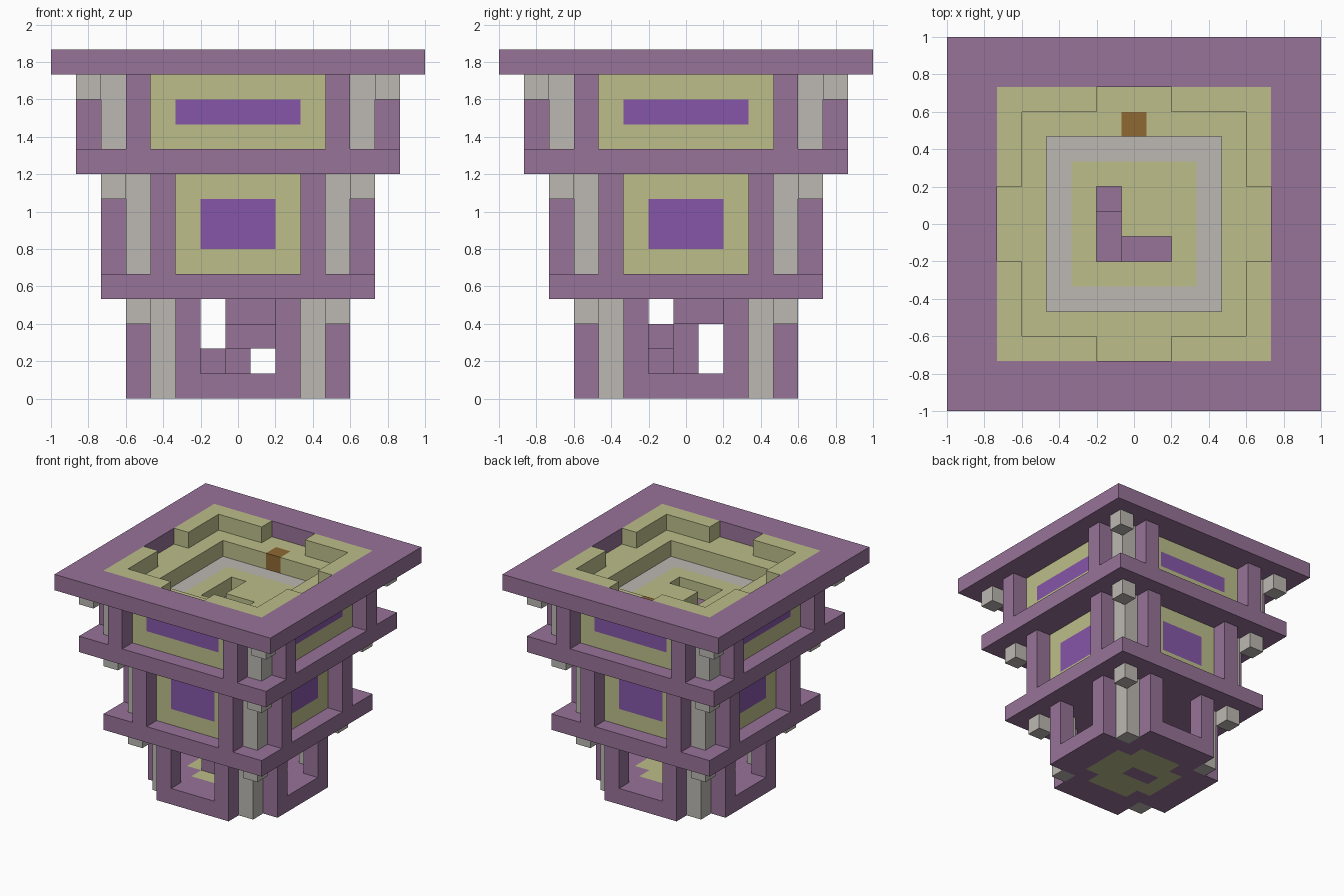
import bpy, bmesh
from mathutils import Vector

if "Cube" in bpy.data.objects:
    bpy.data.objects.remove(bpy.data.objects["Cube"])

U = 2 / 15  # edge length of one building block


def material(name, rgb):
    m = bpy.data.materials.new(name)
    lin = [((c / 255 + 0.055) / 1.055) ** 2.4 for c in rgb]
    m.diffuse_color = (*lin, 1)
    m.use_nodes = True
    m.node_tree.nodes["Principled BSDF"].inputs["Base Color"].default_value = m.diffuse_color
    return m


MAUVE = material("mauve_brick", (151, 115, 152))
SAND = material("pale_yellow_stone", (188, 190, 138))
GREY = material("warm_grey_stone", (188, 184, 178))
VIOLET = material("violet_glass", (133, 86, 168))
BROWN = material("brown_wood", (143, 104, 50))

grid = {}   # cell -> (part name, material); later parts replace earlier ones


def put(part, mat, cells):
    for c in cells:
        grid[c] = (part, mat)


def square(half, z, inner=-1):
    """Square layer of blocks, leaving out rings up to `inner`."""
    r = range(-half, half + 1)
    return [(x, y, z) for x in r for y in r if max(abs(x), abs(y)) > inner]


def four(a, b, zs):
    """Columns at all mirrored and swapped positions of (a, b)."""
    return [(x * s, y * t, z) for x, y in ((a, b), (b, a))
            for s in (-1, 1) for t in (-1, 1) for z in zs]


def sides(depth, half, zs):
    """Straight wall pieces on the four sides."""
    return [c for a in range(half + 1) for c in four(a, depth, zs)]


# Ground floor with its door sills and inlaid cross
put("ground_floor", MAUVE, square(3, 0) + sides(4, 2, [0]))
put("floor_inlay", SAND, [c for c in square(2, 0) if abs(c[0]) + abs(c[1]) < 4])
put("floor_centre", MAUVE, [(0, 0, 0), (-1, 0, 0)])

# Storeys: corner ring index, first and last block level
for name, ring, lo, hi in (("lower", 3, 0, 3), ("middle", 4, 5, 8), ("upper", 5, 10, 12)):
    zs = range(lo, hi + 1)
    if ring > 3:
        put(name + "_wall_panels", SAND, sides(ring, ring - 1, zs))
        put(name + "_windows", VIOLET, sides(ring, 1 if ring == 4 else 2, range(lo + 1, hi)))
    put(name + "_corner_columns", GREY, four(ring, ring, zs))
    put(name + "_corner_brackets", GREY, four(ring + 1, ring + 1, [hi]))
    put(name + "_wall_piers", MAUVE, four(ring - 1, ring + 1, zs))

# Projecting storey slabs, open around the stair core
put("lower_slab", MAUVE, square(5, 4, 1))
put("middle_slab", MAUVE, square(6, 9, 1))

# Spiral stair, two blocks per step, around a central post
put("stair_post", MAUVE, [(0, 0, z) for z in range(1, 11)])
steps = [[(0, 1), (-1, 1)], [(-1, 0), (-1, -1)], [(0, -1), (1, -1)], [(1, 0), (1, 1)]]
put("spiral_stair", MAUVE, [(x, y, z) for z in range(1, 11) for x, y in steps[z % 4]])

# Sunken roof: grey-edged floor, sand terrace and broken parapet
put("roof_floor_border", GREY, square(3, 11, 2))
put("roof_floor", SAND, [c for c in square(2, 11)
                         if not (c[0] == -1 and abs(c[1]) < 2)
                         and not (c[1] == -1 and abs(c[0]) < 2)])
put("roof_terrace", SAND, square(4, 12, 3))
put("terrace_chest", BROWN, [(0, 4, 12)])
put("roof_parapet", SAND, [c for c in square(5, 13, 4) if min(abs(c[0]), abs(c[1])) > 1])
put("roof_rim", MAUVE, square(7, 13, 5))


# Turn each part into a mesh of its exposed block faces
def build(part, mat, cells):
    bm = bmesh.new()
    for c in cells:
        mid = Vector((c[0], c[1], c[2] + 0.5))
        for axis in range(3):
            for s in (-1, 1):
                n = Vector((0, 0, 0))
                n[axis] = s
                if (c[0] + int(n.x), c[1] + int(n.y), c[2] + int(n.z)) in grid:
                    continue
                a = Vector((0, 0, 0))
                a[(axis + 1) % 3] = 0.5
                b = n.cross(a)
                bm.faces.new([bm.verts.new((mid + n * 0.5 + d) * U)
                              for d in (-a - b, a - b, a + b, b - a)])
    bmesh.ops.remove_doubles(bm, verts=bm.verts, dist=0.001)
    bmesh.ops.dissolve_limit(bm, angle_limit=0.01, verts=bm.verts, edges=bm.edges)
    if bm.faces:
        me = bpy.data.meshes.new(part)
        bm.to_mesh(me)
        me.materials.append(mat)
        bpy.context.collection.objects.link(bpy.data.objects.new(part, me))
    bm.free()


parts = {}
for cell, key in grid.items():
    parts.setdefault(key, []).append(cell)
for (part, mat), cells in parts.items():
    build(part, mat, cells)
